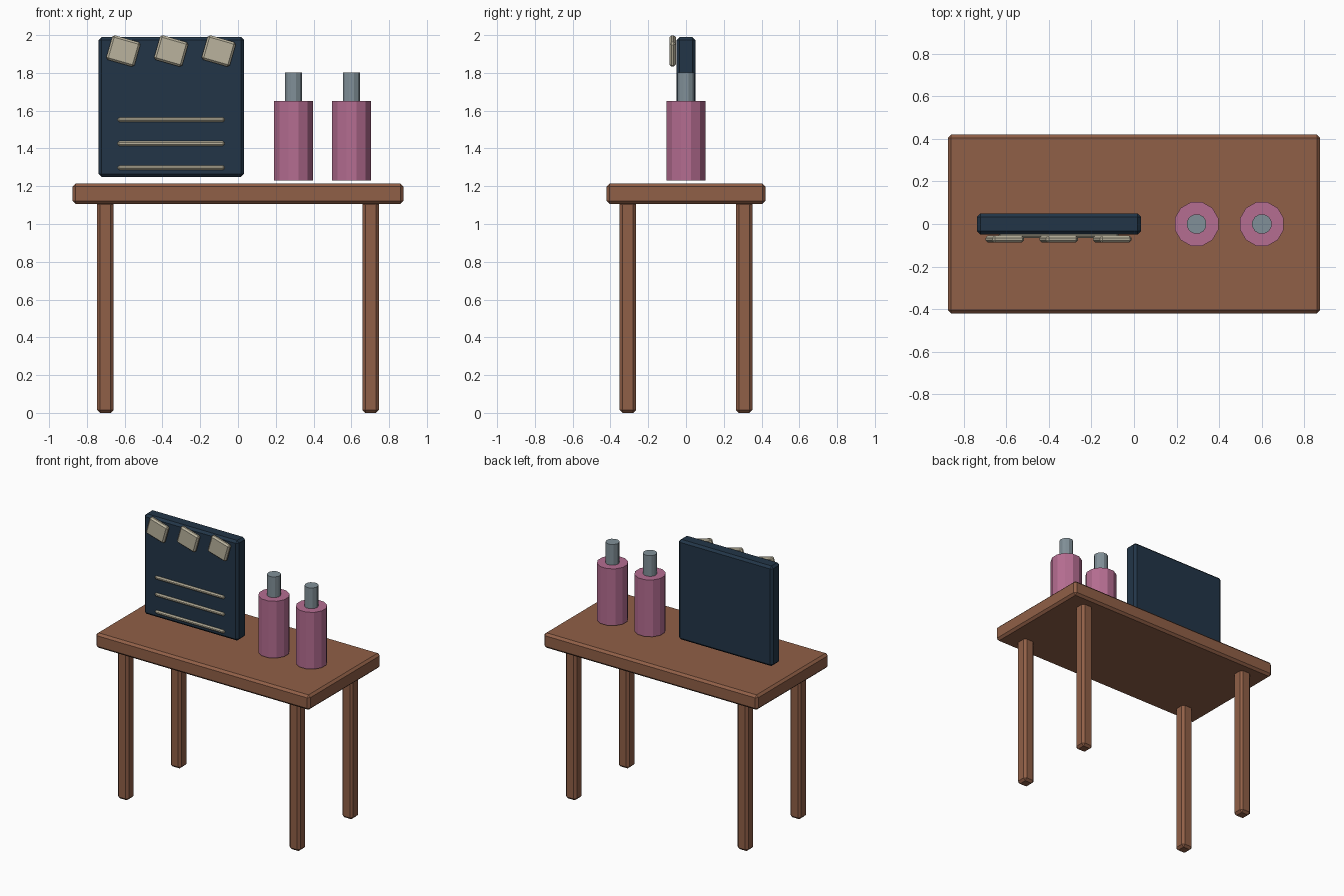
import bpy, math

if "Cube" in bpy.data.objects:
    bpy.data.objects.remove(bpy.data.objects["Cube"])


def material(name, rgb):
    m = bpy.data.materials.new(name)
    m.diffuse_color = (*rgb, 1.0)
    m.use_nodes = True
    m.node_tree.nodes["Principled BSDF"].inputs["Base Color"].default_value = m.diffuse_color
    return m


wood = material("brown_wood", (0.28, 0.115, 0.063))
navy = material("navy", (0.016, 0.036, 0.064))
pink = material("pink", (0.46, 0.153, 0.285))
grey = material("blue_grey", (0.22, 0.28, 0.315))
cream = material("cream", (0.49, 0.45, 0.34))


def block(name, loc, size, mat, bevel, tilt=0.0):
    """Box with single-segment chamfered edges."""
    bpy.ops.mesh.primitive_cube_add(size=1, location=loc)
    ob = bpy.context.object
    ob.name = name
    ob.scale = size
    bpy.ops.object.transform_apply(location=False, rotation=False, scale=True)
    ob.rotation_euler = (0, tilt, 0)
    mod = ob.modifiers.new("chamfer", 'BEVEL')
    mod.width = bevel
    mod.segments = 1
    ob.data.materials.append(mat)
    return ob


def tube(name, x, z0, z1, radius, mat):
    """Twelve-sided upright cylinder."""
    bpy.ops.mesh.primitive_cylinder_add(
        vertices=12, radius=radius, depth=z1 - z0,
        location=(x, 0, (z0 + z1) / 2), rotation=(0, 0, math.radians(15)))
    ob = bpy.context.object
    ob.name = name
    ob.data.materials.append(mat)


# Table
block("table_top", (0, 0, 1.16), (1.75, 0.84, 0.11), wood, 0.016)
for sx, side in ((-1, "left"), (1, "right")):
    for sy, end in ((-1, "front"), (1, "back")):
        block(f"{end}_{side}_leg", (sx * 0.702, sy * 0.308, 0.56),
              (0.088, 0.088, 1.12), wood, 0.016)

# Upright board with tilted tiles and ruled bars
block("board", (-0.353, 0, 1.62), (0.77, 0.1, 0.74), navy, 0.016)
for i, x in enumerate((-0.607, -0.354, -0.102)):
    block(f"tile_{i + 1}", (x, -0.071, 1.916), (0.155, 0.034, 0.135),
          cream, 0.011, math.radians(16))
for i, z in enumerate((1.298, 1.426, 1.552)):
    block(f"bar_{i + 1}", (-0.354, -0.055, z), (0.566, 0.02, 0.025),
          cream, 0.008)

# Bottles
for i, x in enumerate((0.294, 0.601)):
    tube(f"bottle_{i + 1}", x, 1.23, 1.65, 0.106, pink)
    tube(f"bottle_neck_{i + 1}", x, 1.64, 1.803, 0.047, grey)
